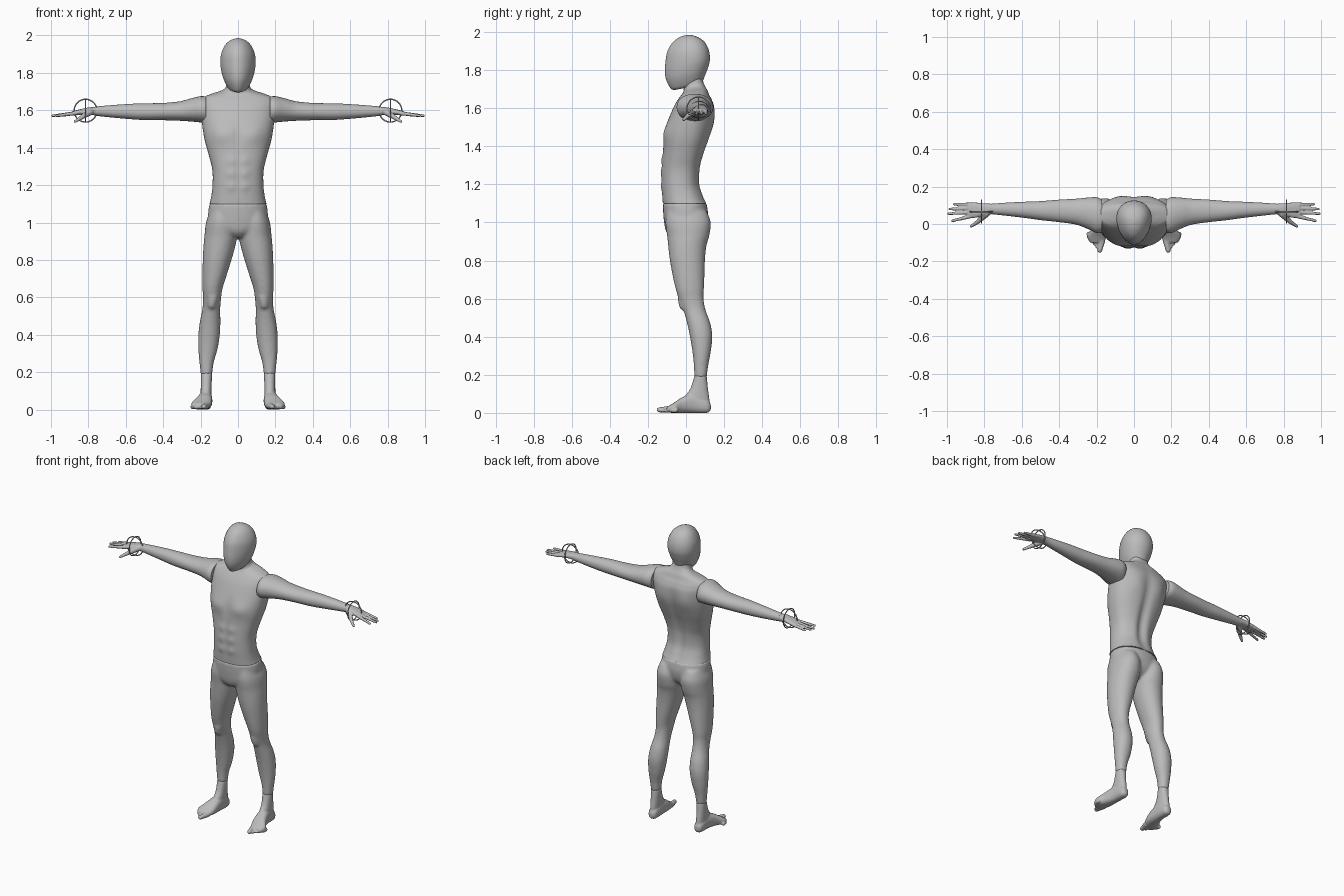
import bpy, bmesh, math
from mathutils import Vector

cube = bpy.data.objects.get("Cube")
if cube:
    bpy.data.objects.remove(cube, do_unlink=True)

grey = bpy.data.materials.new("plain grey")
grey.use_nodes = True
tone = (0.5, 0.5, 0.5, 1)
grey.diffuse_color = tone
grey.node_tree.nodes["Principled BSDF"].inputs["Base Color"].default_value = tone


def spline(rows, steps):
    """Smoothly interpolate the cross-section rows."""
    out = []
    for i in range(len(rows) - 1):
        a, b, c, d = (rows[max(0, min(len(rows) - 1, i + k))] for k in (-1, 0, 1, 2))
        for s in range(steps):
            t = s / steps
            out.append([q + t / 2 * (r - p + t * (2 * p - 5 * q + 4 * r - w + t * (3 * (q - r) + w - p)))
                        for p, q, r, w in zip(a, b, c, d)])
    return out + [list(rows[-1])]


def loft(bm, rows, axis="z", side=1, power=2.2, sides=48, steps=5, tilts=None, taper=0):
    """Skin oval sections; a row is position, then low and high limits on both cross axes."""
    tilts = tilts or [0] * len(rows)
    rings = []
    for t, a0, a1, b0, b1, tilt in spline([tuple(r) + (k,) for r, k in zip(rows, tilts)], steps):
        ring = []
        for i in range(sides):
            ang = 2 * math.pi * i / sides
            u, v = (math.copysign(abs(f) ** (2 / power), f) for f in (math.cos(ang), math.sin(ang)))
            a = (a0 + a1) / 2 + (a1 - a0) / 2 * u * (1 + taper * v)
            b = (b0 + b1) / 2 + (b1 - b0) / 2 * v
            w = t + tilt * (b1 - b0) / 2 * v
            co = {"z": (a, b, w), "x": (w, a, b), "y": (a, w, b)}[axis]
            ring.append(bm.verts.new((co[0] * side, co[1], co[2])))
        rings.append(ring)
    for r, s in zip(rings, rings[1:]):
        for i in range(sides):
            bm.faces.new((r[i], r[(i + 1) % sides], s[(i + 1) % sides], s[i]))
    for ring in (rings[0], rings[-1]):
        cap = bm.faces.new(ring)
        for e in cap.edges:
            e.smooth = False


def digit(bm, start, end, r0, r1, side):
    """Tapered round finger or toe."""
    start, end = Vector(start), Vector(end)
    for i in range(21):
        t = i / 20
        p = start.lerp(end, t)
        p.x *= side
        made = bmesh.ops.create_icosphere(bm, subdivisions=2, radius=r0 + (r1 - r0) * t)
        bmesh.ops.translate(bm, verts=made["verts"], vec=p)


def finish(bm, name, voxel=0, relax=0):
    bmesh.ops.recalc_face_normals(bm, faces=bm.faces)
    for f in bm.faces:
        f.smooth = True
    mesh = bpy.data.meshes.new(name)
    bm.to_mesh(mesh)
    bm.free()
    mesh.materials.append(grey)
    ob = bpy.data.objects.new(name, mesh)
    bpy.context.collection.objects.link(ob)
    if voxel:
        fuse = ob.modifiers.new("fuse", "REMESH")
        fuse.mode = "VOXEL"
        fuse.voxel_size = voxel
        fuse.use_smooth_shade = True
        soft = ob.modifiers.new("soften", "SMOOTH")
        soft.factor = 0.5
        soft.iterations = relax
    return ob


def even(z, half, front, back):
    return (z, -half, half, front, back)


# Head: smooth egg narrowing towards the face
bm = bmesh.new()
loft(bm, [even(1.708, .036, -.058, .065), even(1.72, .053, -.08, .085), even(1.76, .074, -.104, .1),
          even(1.8, .086, -.111, .113), even(1.85, .093, -.107, .125), even(1.9, .089, -.097, .121),
          even(1.945, .07, -.07, .1), even(1.972, .044, -.035, .066), even(1.984, .014, .0, .03),
          even(1.985, .001, .014, .016)],
     tilts=[.2, .2, .12, .05, 0, 0, 0, 0, 0, 0], power=2, taper=.17)
finish(bm, "head")

# Torso with neck
bm = bmesh.new()
loft(bm, [even(1.1, .152, -.122, .108), even(1.14, .143, -.125, .088), even(1.2, .136, -.128, .068),
          even(1.28, .137, -.128, .072), even(1.36, .156, -.122, .094), even(1.44, .178, -.116, .122),
          even(1.52, .191, -.1, .143), even(1.6, .199, -.068, .148), even(1.64, .199, -.046, .138),
          even(1.668, .186, -.026, .124), even(1.688, .14, -.016, .113), even(1.702, .092, -.012, .102),
          even(1.718, .067, -.012, .092), even(1.75, .06, -.01, .085)],
     tilts=[0] * 10 + [.1, .2, .35, .35], power=2.35, sides=80, steps=6)
# Muscle relief: facing, x, z, width, height, depth
relief = [(-1, .085, 1.47, .06, .045, .012), (-1, 0, 1.46, .014, .07, -.006), (-1, 0, 1.27, .012, .12, -.006),
          (1, 0, 1.36, .028, .2, -.018), (1, .085, 1.54, .05, .07, .008), (1, .05, 1.22, .035, .09, .006)]
relief += [(-1, .036, z, .024, .022, .006) for z in (1.19, 1.26, 1.33)]
for v in bm.verts:
    x, y, z = v.co
    for way, cx, cz, w, h, depth in relief:
        facing = max(0, min(1, (y - .01) * way / .06))
        v.co.y += way * depth * facing * math.exp(-((abs(x) - cx) / w) ** 2 - ((z - cz) / h) ** 2)
finish(bm, "torso")

# Hips and legs, fused into one skin
bm = bmesh.new()
loft(bm, [even(1.1, .153, -.122, .108), even(1.04, .16, -.119, .116), even(.98, .15, -.112, .105),
          even(.945, .09, -.1, .08), even(.92, .03, -.075, .045)])
for side in (1, -1):
    loft(bm, [(1.06, .03, .15, -.1, .108), (1.0, .008, .171, -.108, .13), (.93, .004, .179, -.099, .122),
              (.88, .013, .184, -.094, .108), (.81, .032, .188, -.086, .1), (.72, .06, .19, -.07, .097),
              (.65, .082, .19, -.054, .094), (.6, .09, .187, -.038, .092), (.54, .095, .19, -.014, .103),
              (.47, .094, .204, .006, .128), (.4, .097, .212, .021, .138), (.32, .11, .212, .034, .13),
              (.25, .13, .206, .041, .117), (.185, .138, .199, .044, .109)], side=side, power=2.1)
    digit(bm, (.135 * side * side, -.018, .6), (.14, -.012, .56), .028, .024, side)
finish(bm, "hips_and_legs", .009, 5)

for side, label in ((1, "left"), (-1, "right")):
    # Arm
    bm = bmesh.new()
    loft(bm, [(.17, -.045, .13, 1.53, 1.673), (.2, -.048, .143, 1.535, 1.675), (.25, -.025, .141, 1.54, 1.664),
              (.31, -.003, .135, 1.544, 1.648), (.4, .01, .13, 1.547, 1.639), (.5, .021, .122, 1.548, 1.637),
              (.58, .032, .119, 1.553, 1.634), (.68, .044, .114, 1.562, 1.627), (.765, .053, .108, 1.571, 1.62)],
         "x", side, 2.1)
    finish(bm, label + "_arm")

    # Hand: palm, four fingers and a thumb
    bm = bmesh.new()
    loft(bm, [(.755, .053, .108, 1.571, 1.619), (.8, .045, .11, 1.577, 1.615),
              (.85, .033, .115, 1.574, 1.604), (.888, .034, .113, 1.572, 1.594)], "x", side, 2.4, 32)
    for root, reach, spread in ((.042, .978, .017), (.063, .998, .055), (.084, .993, .08), (.104, .968, .106)):
        digit(bm, (.87, root, 1.584), (reach - .007, spread, 1.571), .0115, .0075, side)
    digit(bm, (.79, .056, 1.592), (.835, .012, 1.563), .02, .012, side)
    digit(bm, (.835, .012, 1.563), (.87, -.012, 1.54), .012, .008, side)
    finish(bm, label + "_hand", .004, 2)

    # Foot: ankle, sole and toes
    bm = bmesh.new()
    loft(bm, [(.195, .138, .199, .044, .109), (.13, .141, .199, .024, .115), (.08, .142, .2, -.01, .122),
              (.03, .145, .2, -.03, .127)], side=side, sides=32)
    loft(bm, [(.13, .158, .184, .015, .045), (.11, .142, .199, 0, .07), (.04, .138, .207, 0, .1),
              (-.02, .138, .225, 0, .082), (-.065, .146, .25, 0, .052), (-.1, .162, .235, .002, .032)],
         "y", side, 2.4, 32)
    for i in range(5):
        r = .011 if i else .016
        root = (.17 + .018 * i, -.085 + .008 * i, r + .003)
        tip = (.183 + .0145 * i, -.14 + .0165 * i, r)
        digit(bm, root, tip, r + .002, r - .002, side)
    finish(bm, label + "_foot", .005, 2)

    # Two thin crossed wrist rings
    for name, turn in (("long", (math.pi / 2, 0, 0)), ("cross", (0, math.pi / 2, 0))):
        bpy.ops.mesh.primitive_torus_add(major_segments=40, minor_segments=8, major_radius=.061,
                                         minor_radius=.0035, location=(.815 * side, .066, 1.598), rotation=turn)
        ring = bpy.context.object
        ring.name = f"{label}_wrist_ring_{name}"
        ring.data.materials.append(grey)
        bpy.ops.object.shade_smooth()
